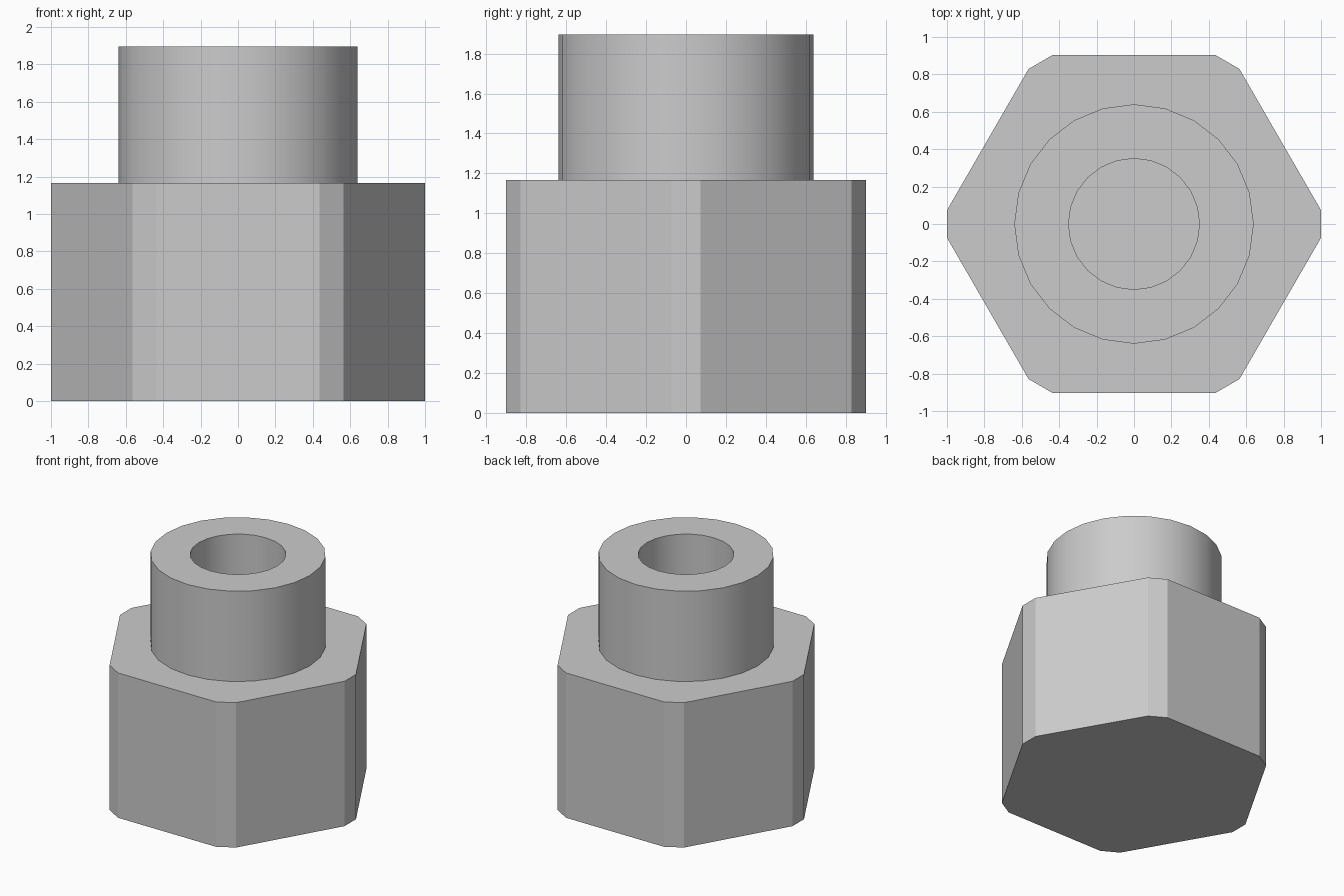
import bpy, bmesh
from math import cos, sin, radians

cube = bpy.data.objects.get("Cube")
if cube:
    bpy.data.objects.remove(cube, do_unlink=True)

NUT_TOP, COLLAR_TOP = 1.167, 1.895

grey = bpy.data.materials.new("plain grey")
grey.use_nodes = True
colour = (0.6, 0.6, 0.6, 1)
grey.diffuse_color = colour
grey.node_tree.nodes["Principled BSDF"].inputs["Base Color"].default_value = colour


def ring(bm, radius, angles, z):
    return [bm.verts.new((radius * cos(radians(a)), radius * sin(radians(a)), z))
            for a in angles]


def bridge(bm, lower, upper):
    n = len(lower)
    for i in range(n):
        j = (i + 1) % n
        bm.faces.new((lower[i], lower[j], upper[j], upper[i]))


def finish(bm, name, angle):
    mesh = bpy.data.meshes.new(name)
    bm.to_mesh(mesh)
    bm.free()
    mesh.materials.append(grey)
    obj = bpy.data.objects.new(name, mesh)
    bpy.context.collection.objects.link(obj)
    bpy.ops.object.select_all(action='DESELECT')
    obj.select_set(True)
    bpy.context.view_layer.objects.active = obj
    bpy.ops.object.shade_smooth_by_angle(angle=radians(angle))


# Hexagonal body with clipped corners
corners = [60 * k + side for k in range(6) for side in (-4.2, 4.2)]
bm = bmesh.new()
bottom = ring(bm, 1.0027, corners, 0)
top = ring(bm, 1.0027, corners, NUT_TOP)
bridge(bm, bottom, top)
bm.faces.new(top)
bm.faces.new(bottom[::-1])
finish(bm, "hex_body", 25)

# Round collar: outer wall, flat rim and bore wall down to the body
steps = [15 * k for k in range(24)]
bm = bmesh.new()
profile = [(0.64, NUT_TOP), (0.64, COLLAR_TOP), (0.35, COLLAR_TOP), (0.35, NUT_TOP)]
rings = [ring(bm, r, steps, z) for r, z in profile]
for lower, upper in zip(rings, rings[1:]):
    bridge(bm, lower, upper)
finish(bm, "collar", 30)
